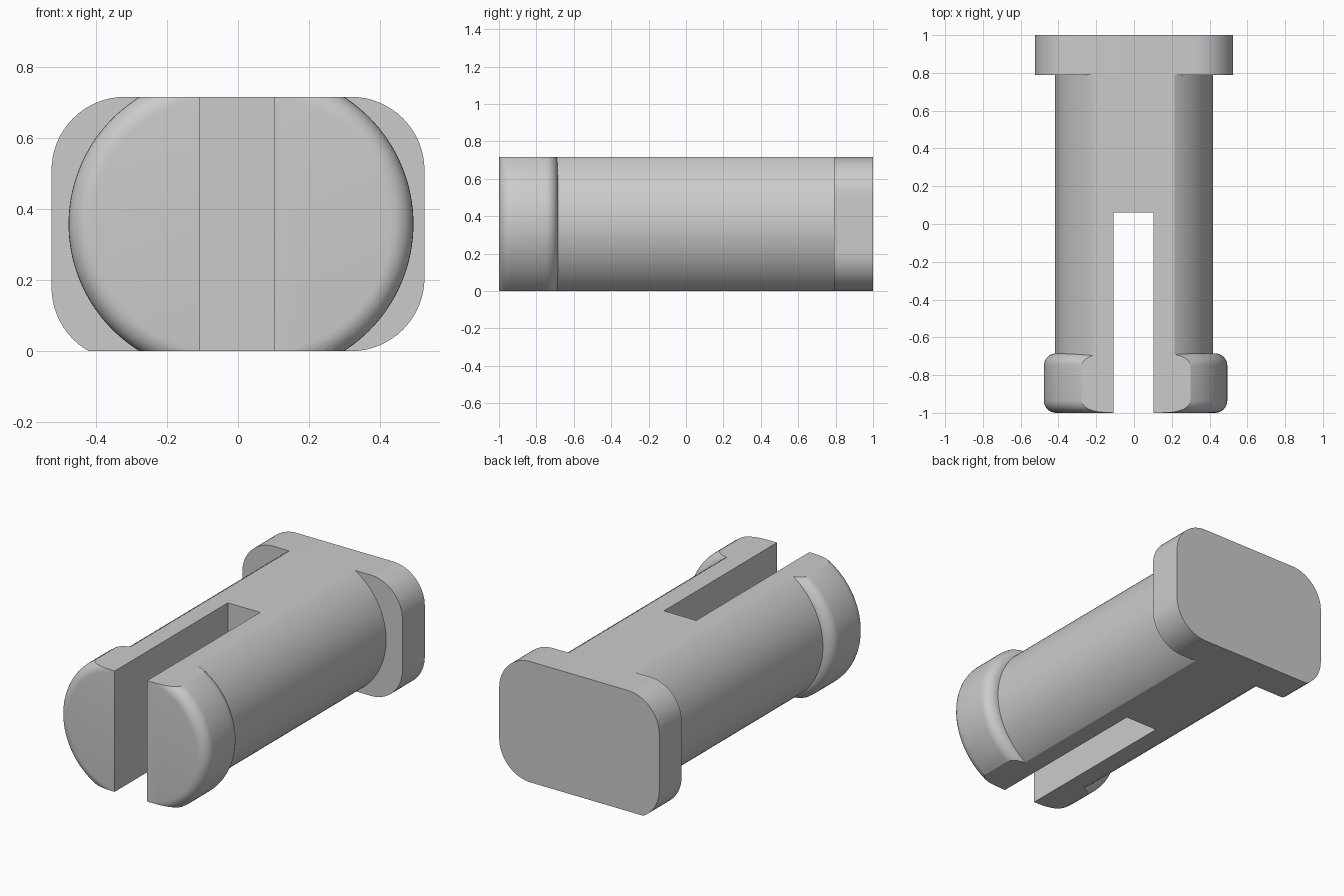
import bpy, bmesh, math
from mathutils import Vector

cube = bpy.data.objects.get("Cube")
if cube:
    bpy.data.objects.remove(cube, do_unlink=True)

H = 0.716          # overall height
MID = H / 2        # axis height

grey = bpy.data.materials.new("plain_grey")
grey.use_nodes = True
colour = (0.6, 0.6, 0.6, 1)
grey.diffuse_color = colour
grey.node_tree.nodes["Principled BSDF"].inputs["Base Color"].default_value = colour


def slice_off(bm, point, normal):
    """Cut away everything on the normal side and cap the opening."""
    geom = bm.verts[:] + bm.edges[:] + bm.faces[:]
    cut = bmesh.ops.bisect_plane(bm, geom=geom, dist=1e-5, plane_co=point,
                                 plane_no=normal, clear_outer=True)
    edges = [e for e in cut["geom_cut"] if isinstance(e, bmesh.types.BMEdge)]
    bmesh.ops.holes_fill(bm, edges=edges, sides=0)


def trim_flats(bm):
    slice_off(bm, (0, 0, H), (0, 0, 1))
    slice_off(bm, (0, 0, 0), (0, 0, -1))


def finish(name, bm):
    bmesh.ops.recalc_face_normals(bm, faces=bm.faces[:])
    mesh = bpy.data.meshes.new(name)
    bm.to_mesh(mesh)
    bm.free()
    mesh.materials.append(grey)
    obj = bpy.data.objects.new(name, mesh)
    bpy.context.collection.objects.link(obj)
    return obj


def smooth(obj):
    bpy.ops.object.select_all(action="DESELECT")
    obj.select_set(True)
    bpy.context.view_layer.objects.active = obj
    bpy.ops.object.shade_smooth_by_angle(angle=math.radians(25))


def loft(rings):
    """Skin a list of point rings and cap both ends."""
    bm = bmesh.new()
    loops = [[bm.verts.new(p) for p in ring] for ring in rings]
    n = len(loops[0])
    for a, b in zip(loops, loops[1:]):
        for i in range(n):
            j = (i + 1) % n
            bm.faces.new((a[i], a[j], b[j], b[i]))
    bm.faces.new(loops[0])
    bm.faces.new(loops[-1])
    return bm


def circle(cx, y, r, n=128):
    steps = [2 * math.pi * i / n for i in range(n)]
    return [Vector((cx + r * math.cos(a), y, MID + r * math.sin(a))) for a in steps]


# Shaft: cylinder with flat top and bottom, slotted from the front
bm = loft([circle(0, y, 0.418) for y in (-0.72, 0.79)])
trim_flats(bm)
shaft = finish("shaft", bm)

SLOT_LEFT, SLOT_RIGHT, SLOT_END = 0.103, -0.109, 0.06
bm = bmesh.new()
bmesh.ops.create_cube(bm, size=1)
for v in bm.verts:
    v.co = ((SLOT_LEFT if v.co.x > 0 else SLOT_RIGHT),
            (SLOT_END if v.co.y > 0 else -1.2),
            (1 if v.co.z > 0 else -0.3))
cutter = finish("slot_cutter", bm)
cutter.hide_render = True
mod = shaft.modifiers.new("slot", "BOOLEAN")
mod.operation, mod.solver, mod.object = "DIFFERENCE", "EXACT", cutter
bpy.context.view_layer.objects.active = shaft
bpy.ops.object.modifier_apply(modifier=mod.name)
bpy.data.objects.remove(cutter, do_unlink=True)
smooth(shaft)


# Snap lips: rounded discs, offset outward and cut along the slot
def snap_lip(name, cx, r, slot_x, side):
    f, front, back = 0.065, -1.0, -0.685
    angles = [math.pi / 2 * i / 8 for i in range(9)]
    rings = [circle(cx, front + f - f * math.cos(a), r - f + f * math.sin(a))
             for a in angles]
    rings += [circle(cx, back - f + f * math.sin(a), r - f + f * math.cos(a))
              for a in angles]
    bm = loft(rings)
    slice_off(bm, (slot_x, 0, 0), (-side, 0, 0))
    trim_flats(bm)
    smooth(finish(name, bm))


snap_lip("left_snap_lip", 0.069, 0.425, SLOT_LEFT, 1)
snap_lip("right_snap_lip", -0.057, 0.42, SLOT_RIGHT, -1)

# End flange: rounded rectangle; its lower right corner runs past the base
R, HALF = 0.207, 0.525
corners = [(1, H - R, 0), (-1, H - R, 90), (-1, R - 0.027, 180), (1, R, 270)]
outline = []
for side, cz, start in corners:
    for i in range(17):
        a = math.radians(start + 90 * i / 16)
        outline.append((side * (HALF - R) + R * math.cos(a), cz + R * math.sin(a)))
bm = loft([[(x, y, z) for x, z in outline] for y in (0.79, 1.0)])
trim_flats(bm)
smooth(finish("end_flange", bm))
